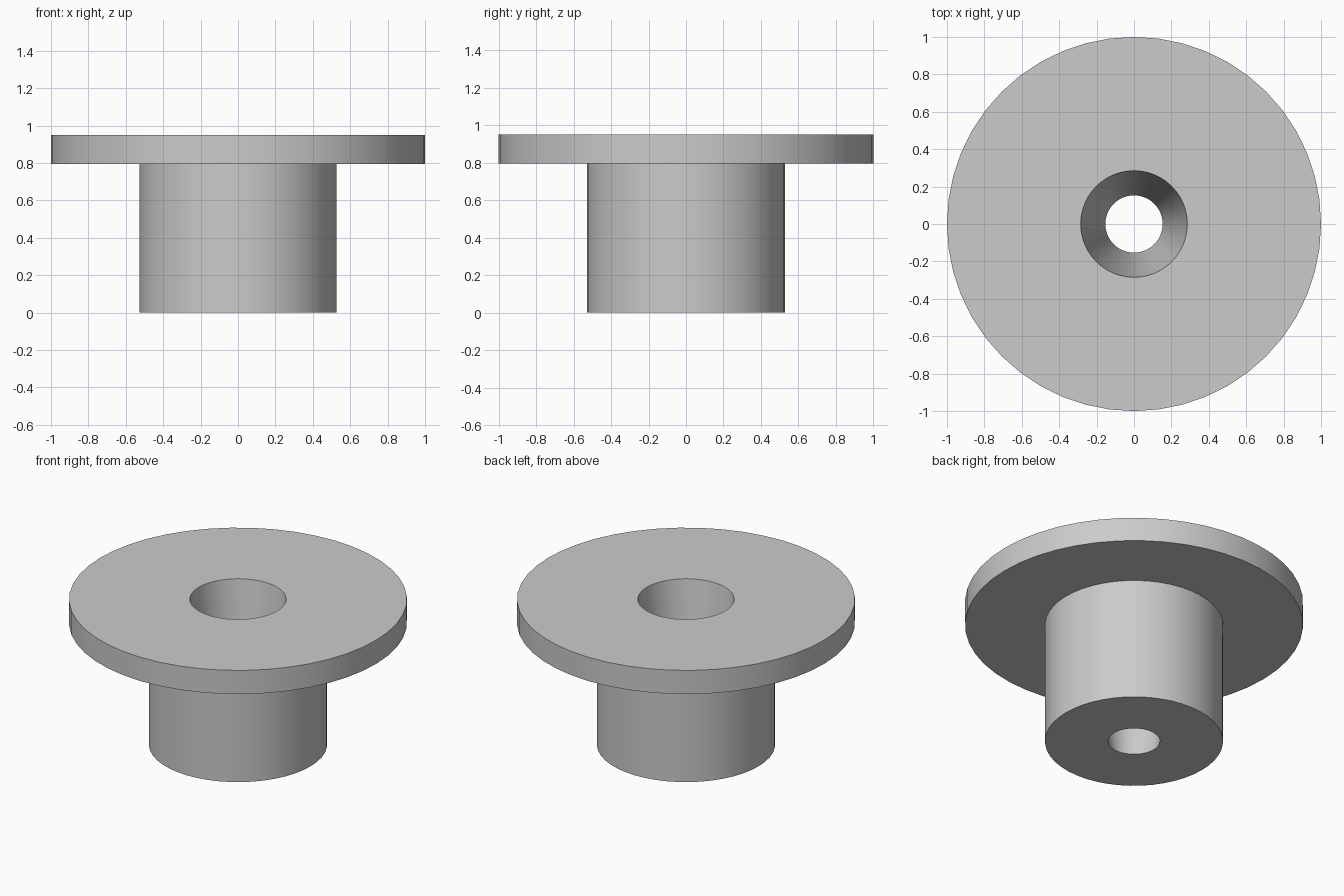
import bpy
import bmesh
import math

cube = bpy.data.objects.get("Cube")
if cube:
    bpy.data.objects.remove(cube, do_unlink=True)

SEGMENTS = 48

grey = bpy.data.materials.new("plain_grey")
grey.use_nodes = True
colour = (0.6, 0.6, 0.6, 1.0)
grey.diffuse_color = colour
grey.node_tree.nodes["Principled BSDF"].inputs["Base Color"].default_value = colour

# Closed (radius, height) section: sleeve, flange and tapered bore
section = [
    (0.153, 0.0), (0.527, 0.0), (0.527, 0.795),
    (1.0, 0.795), (1.0, 0.95), (0.285, 0.95),
]


def lathe(name, points):
    """Revolve a closed section around the z axis."""
    bm = bmesh.new()
    verts = [bm.verts.new((r, 0, z)) for r, z in points]
    edges = [bm.edges.new((v, verts[(i + 1) % len(verts)]))
             for i, v in enumerate(verts)]
    bmesh.ops.spin(bm, geom=verts + edges, cent=(0, 0, 0), axis=(0, 0, 1),
                   angle=math.tau, steps=SEGMENTS)
    bmesh.ops.remove_doubles(bm, verts=bm.verts[:], dist=0.0001)
    bmesh.ops.recalc_face_normals(bm, faces=bm.faces[:])
    mesh = bpy.data.meshes.new(name)
    bm.to_mesh(mesh)
    bm.free()
    obj = bpy.data.objects.new(name, mesh)
    bpy.context.collection.objects.link(obj)
    return obj


bushing = lathe("flanged_bushing", section)
bushing.data.materials.append(grey)

# Smooth round walls with crisp rims
bpy.ops.object.select_all(action="DESELECT")
bushing.select_set(True)
bpy.context.view_layer.objects.active = bushing
bpy.ops.object.shade_smooth_by_angle(angle=math.radians(30))
